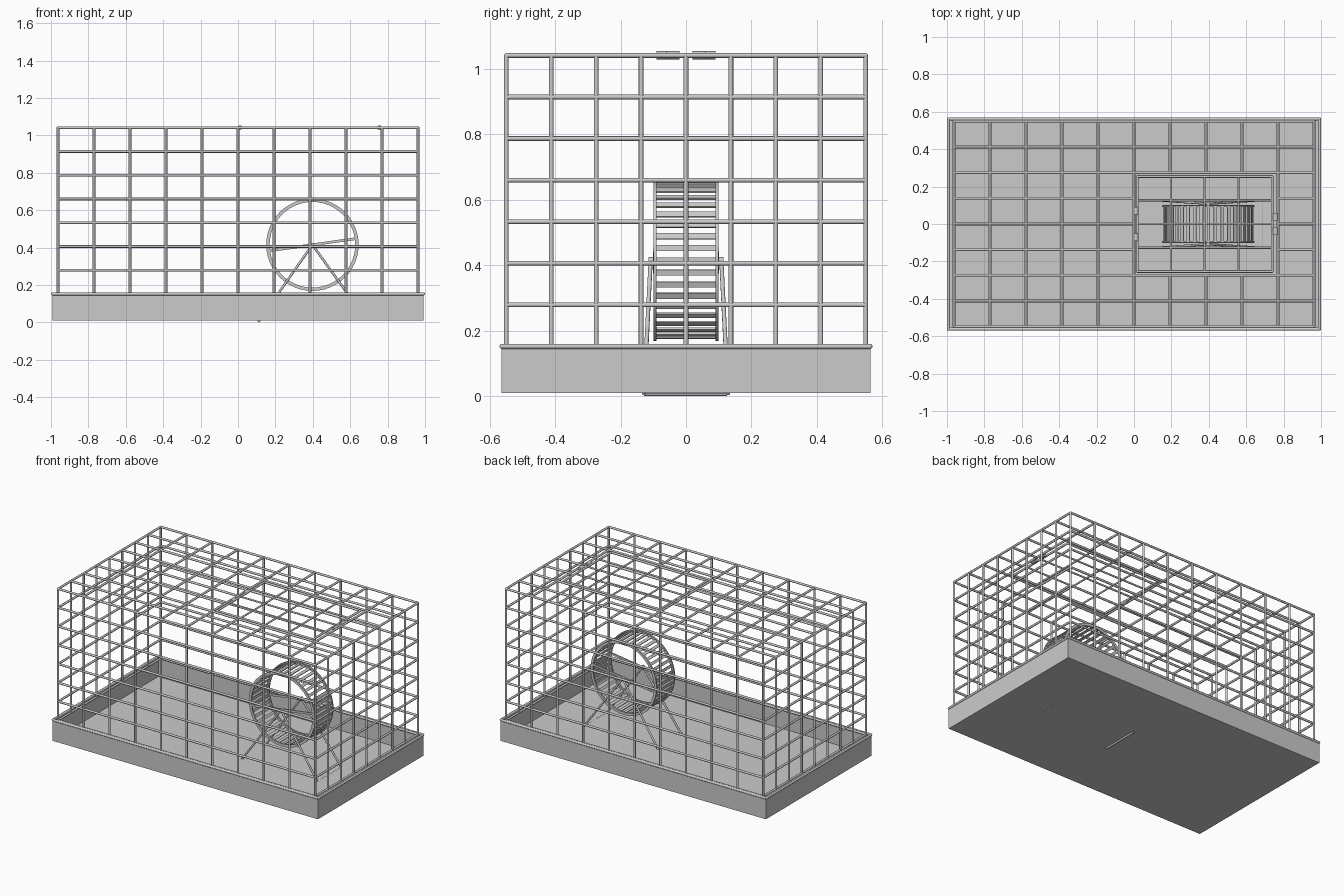
import bpy, bmesh, math
from mathutils import Vector, Matrix

old = bpy.data.objects.get("Cube")
if old:
    bpy.data.objects.remove(old, do_unlink=True)


def material(name, value):
    m = bpy.data.materials.new(name)
    m.use_nodes = True
    colour = (value, value, value, 1)
    m.diffuse_color = colour
    m.node_tree.nodes["Principled BSDF"].inputs["Base Color"].default_value = colour
    return m


GREY = material("plain_grey", 0.6)


def finish(bm, name, smooth=True):
    bmesh.ops.recalc_face_normals(bm, faces=bm.faces)
    mesh = bpy.data.meshes.new(name)
    bm.to_mesh(mesh)
    bm.free()
    mesh.materials.append(GREY)
    ob = bpy.data.objects.new(name, mesh)
    bpy.context.collection.objects.link(ob)
    if smooth:
        bpy.ops.object.select_all(action='DESELECT')
        ob.select_set(True)
        bpy.context.view_layer.objects.active = ob
        bpy.ops.object.shade_smooth_by_angle(angle=math.radians(50))
    return ob


def rod(bm, a, b, r):
    """Round wire from a to b."""
    a, b = Vector(a), Vector(b)
    d = b - a
    mat = Matrix.Translation((a + b) / 2) @ d.to_track_quat('Z', 'Y').to_matrix().to_4x4()
    bmesh.ops.create_cone(bm, cap_ends=True, segments=10, radius1=r, radius2=r,
                          depth=d.length, matrix=mat)


def box(bm, centre, size, turn=Matrix.Identity(4)):
    mat = Matrix.Translation(centre) @ turn @ Matrix.Diagonal((*size, 1))
    bmesh.ops.create_cube(bm, size=1, matrix=mat)


def loop(bm, points, r):
    """Closed wire with ball corners."""
    for p, q in zip(points, points[1:] + points[:1]):
        rod(bm, p, q, r)
        bmesh.ops.create_uvsphere(bm, u_segments=10, v_segments=6, radius=r,
                                  matrix=Matrix.Translation(p))


def rect(x0, x1, y, z):
    return [(x0, -y, z), (x1, -y, z), (x1, y, z), (x0, y, z)]


# Tray: thin open box with a wire rim
TX, TY, BOTTOM, RIM, WALL = 0.993, 0.563, 0.01, 0.152, 0.008
bm = bmesh.new()
box(bm, (0, 0, BOTTOM + 0.005), (2 * TX, 2 * TY, 0.01))
for s in (-1, 1):
    box(bm, (s * (TX - WALL / 2), 0, (BOTTOM + RIM) / 2), (WALL, 2 * TY, RIM - BOTTOM))
    box(bm, (0, s * (TY - WALL / 2), (BOTTOM + RIM) / 2), (2 * TX, WALL, RIM - BOTTOM))
finish(bm, "tray", False)

bm = bmesh.new()
loop(bm, rect(-TX + 0.001, TX - 0.001, TY - 0.001, RIM), 0.008)
finish(bm, "tray_rim")

# Cage walls: square wire grid
CX, CY, TOP, R = 0.9625, 0.549, 1.041, 0.0072
NX, NY, NZ = 10, 8, 7
xs = [-CX + 2 * CX * i / NX for i in range(NX + 1)]
ys = [-CY + 2 * CY * i / NY for i in range(NY + 1)]
zs = [RIM + (TOP - RIM) * i / NZ for i in range(NZ + 1)]

bm = bmesh.new()
for z in zs:
    loop(bm, rect(-CX, CX, CY, z), R)
for s in (-1, 1):
    for x in xs:
        rod(bm, (x, s * CY, RIM), (x, s * CY, TOP), R)
    for y in ys[1:-1]:
        rod(bm, (s * CX, y, RIM), (s * CX, y, TOP), R)
finish(bm, "cage_walls")

# Roof grid, leaving an opening for the hatch
hx0, hx1, hy = xs[5], xs[9], ys[6]
bm = bmesh.new()
for x in xs[1:-1]:
    if hx0 + 0.01 < x < hx1 - 0.01:
        for s in (-1, 1):
            rod(bm, (x, s * CY, TOP), (x, s * hy, TOP), R)
    else:
        rod(bm, (x, -CY, TOP), (x, CY, TOP), R)
for y in ys[1:-1]:
    if abs(y) < hy - 0.01:
        rod(bm, (-CX, y, TOP), (hx0, y, TOP), R)
        rod(bm, (hx1, y, TOP), (CX, y, TOP), R)
    else:
        rod(bm, (-CX, y, TOP), (CX, y, TOP), R)
finish(bm, "cage_roof")

# Roof hatch
dx0, dx1, dy = 0.018, 0.738, 0.254
bm = bmesh.new()
loop(bm, rect(dx0, dx1, dy, TOP), R)
for i in (1, 2, 3):
    x = dx0 + (dx1 - dx0) * i / 4
    y = -dy + 2 * dy * i / 4
    rod(bm, (x, -dy, TOP), (x, dy, TOP), R * 0.8)
    rod(bm, (dx0, y, TOP), (dx1, y, TOP), R * 0.8)
finish(bm, "roof_hatch")

# Hinge and latch clips wrapped around the hatch edge
bm = bmesh.new()
for s in (-1, 1):
    rod(bm, (0.01, s * 0.05, TOP), (0.01, s * 0.09, TOP), 0.013)
    rod(bm, (0.756, s * 0.02, TOP), (0.756, s * 0.06, TOP), 0.013)
finish(bm, "hatch_clips")

# Exercise wheel: two rings, slats and one cross spoke on each side
WX, WZ, WR, WY = 0.398, 0.415, 0.238, 0.095
bm = bmesh.new()
SEG = 48
for s in (-1, 1):
    rings = []
    for r, y in ((WR - 0.009, 0), (WR + 0.009, 0), (WR + 0.009, 0.01), (WR - 0.009, 0.01)):
        rings.append([bm.verts.new((WX + r * math.cos(2 * math.pi * i / SEG), s * (WY - 0.005 + y),
                                    WZ + r * math.sin(2 * math.pi * i / SEG))) for i in range(SEG)])
    for k in range(4):
        p, q = rings[k], rings[(k + 1) % 4]
        for i in range(SEG):
            j = (i + 1) % SEG
            bm.faces.new((p[i], p[j], q[j], q[i]))
finish(bm, "wheel_rings")

bm = bmesh.new()
SLATS = 40
for i in range(SLATS):
    a = 2 * math.pi * i / SLATS
    box(bm, (WX + WR * math.cos(a), 0, WZ + WR * math.sin(a)), (0.006, 2 * WY, 0.018),
        Matrix.Rotation(-a, 4, 'Y'))
finish(bm, "wheel_slats", False)

bm = bmesh.new()
tilt = Matrix.Rotation(-math.radians(8), 4, 'Y')
for s in (-1, 1):
    box(bm, (WX, s * (WY + 0.002), WZ), (2 * WR + 0.012, 0.008, 0.014), tilt)
    rod(bm, (WX, s * (WY - 0.005), WZ), (WX, s * (WY + 0.02), WZ), 0.01)
finish(bm, "wheel_spokes")

# Wire stand with floor crossbars
bm = bmesh.new()
for side, foot_z in ((-1, 0.007), (1, 0.015)):
    fx = WX + side * 0.287
    for s in (-1, 1):
        rod(bm, (WX, s * 0.108, WZ), (fx, s * 0.128, foot_z), 0.0065)
    rod(bm, (fx, -0.128, foot_z), (fx, 0.125, foot_z), 0.0065)
finish(bm, "wheel_stand")
